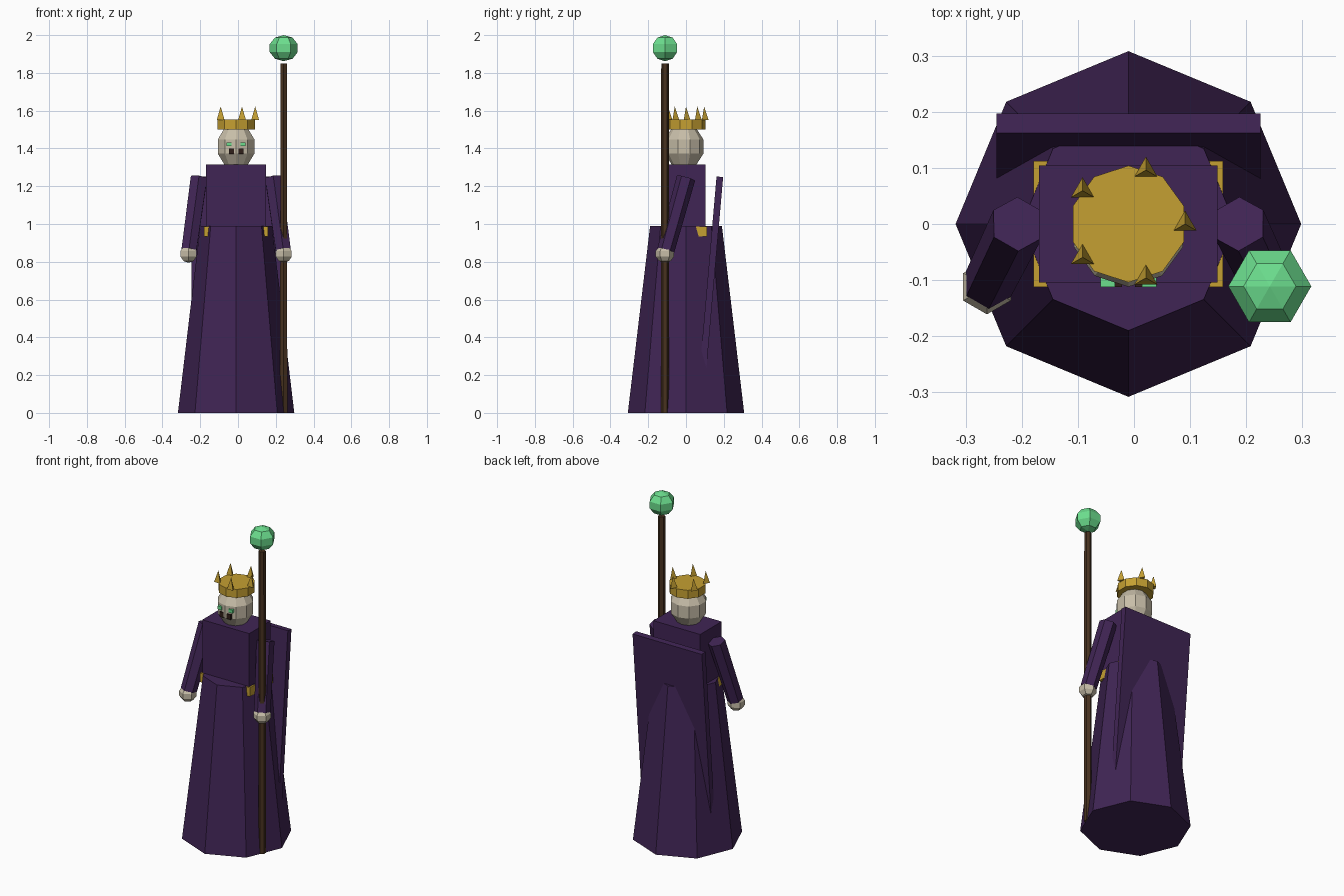
import bpy, bmesh, math
from mathutils import Vector, Matrix

if "Cube" in bpy.data.objects:
    bpy.data.objects.remove(bpy.data.objects["Cube"])

CX = -0.01  # body axis


def material(name, rgb):
    m = bpy.data.materials.new(name)
    m.diffuse_color = (*rgb, 1)
    m.use_nodes = True
    m.node_tree.nodes["Principled BSDF"].inputs["Base Color"].default_value = m.diffuse_color
    return m


PURPLE = material("purple cloth", (0.051, 0.018, 0.089))
GOLD = material("gold", (0.56, 0.35, 0.032))
BONE = material("bone", (0.57, 0.51, 0.39))
WOOD = material("dark wood", (0.065, 0.032, 0.014))
GREEN = material("green glow", (0.15, 0.73, 0.27))
DARK = material("dark socket", (0.03, 0.014, 0.01))


def finish(name, bm, mat, matrix):
    bmesh.ops.recalc_face_normals(bm, faces=bm.faces)
    bm.transform(matrix)
    me = bpy.data.meshes.new(name)
    bm.to_mesh(me)
    bm.free()
    me.materials.append(mat)
    ob = bpy.data.objects.new(name, me)
    bpy.context.collection.objects.link(ob)
    return ob


def lathe(name, profile, sides, mat, loc=(0, 0, 0), start=90, rot=None):
    """Closed solid from (radius, z) points; radius 0 makes a pole."""
    bm = bmesh.new()
    rings = []
    for r, z in profile:
        if r == 0:
            rings.append([bm.verts.new((0, 0, z))] * sides)
        else:
            angs = [math.radians(start) + math.tau * i / sides for i in range(sides)]
            rings.append([bm.verts.new((r * math.cos(a), r * math.sin(a), z)) for a in angs])
    for lo, hi in zip(rings, rings[1:]):
        for i in range(sides):
            j = (i + 1) % sides
            quad = list(dict.fromkeys((lo[i], lo[j], hi[j], hi[i])))
            bm.faces.new(quad)
    for ring, (r, z) in ((rings[0], profile[0]), (rings[-1], profile[-1])):
        if r:
            bm.faces.new(ring)
    m = Matrix.Translation(loc)
    return finish(name, bm, mat, m @ rot if rot else m)


def ball(name, r, h, sides, mat, loc, start=90):
    prof = [(0, -h), (r * .63, -h * .81), (r, -h * .31), (r, h * .31), (r * .63, h * .81), (0, h)]
    return lathe(name, prof, sides, mat, loc, start)


def box(name, size, loc, mat, tilt=0):
    bm = bmesh.new()
    bmesh.ops.create_cube(bm, size=1)
    bm.transform(Matrix.Diagonal((*size, 1)))
    return finish(name, bm, mat, Matrix.Translation(loc) @ Matrix.Rotation(tilt, 4, 'X'))


# Robe, torso, belt and cape
lathe("robe", [(0.308, 0), (0.19, 0.99)], 8, PURPLE, (CX, 0, 0))
box("torso", (0.318, 0.208, 0.355), (CX, 0, 1.1375), PURPLE)
box("belt", (0.338, 0.224, 0.054), (CX, 0, 0.961), GOLD)
box("cape", (0.47, 0.035, 1.04), (CX, 0.134, 0.732), PURPLE, -0.087)

# Head with eyes and sockets
ball("head", 0.102, 0.12, 10, BONE, (CX, -0.01, 1.41))
for s in (-1, 1):
    box("eye", (0.026, 0.02, 0.02), (CX + s * 0.037, -0.102, 1.422), GREEN)
    box("nose_socket", (0.027, 0.02, 0.03), (CX + s * 0.025, -0.102, 1.385), DARK)

# Crown with five spikes
lathe("crown", [(0.104, 1.50), (0.104, 1.552)], 10, GOLD, (CX, 0, 0))
for i in range(5):
    a = math.tau * i / 5
    lathe("crown_spike", [(0.024, 1.55), (0, 1.622)], 3, GOLD,
          (CX + 0.101 * math.cos(a), 0.101 * math.sin(a), 0))

# Arms and hands
for s in (-1, 1):
    top = Vector((CX + s * 0.197, 0, 1.243))
    hand = Vector((CX + s * 0.252, -0.112, 0.842))
    axis = hand - top
    rot = Vector((0, 0, -1)).rotation_difference(axis).to_matrix().to_4x4()
    lathe("arm", [(0.046, -axis.length + 0.02), (0.05, 0)], 6, PURPLE, top, 90, rot)
    ball("hand", 0.049, 0.047, 6, BONE, hand)

# Staff and orb
lathe("staff", [(0.022, 0), (0.02, 1.851)], 6, WOOD, (0.242, -0.111, 0))
ball("staff_orb", 0.074, 0.069, 6, GREEN, (0.242, -0.111, 1.931), 0)
